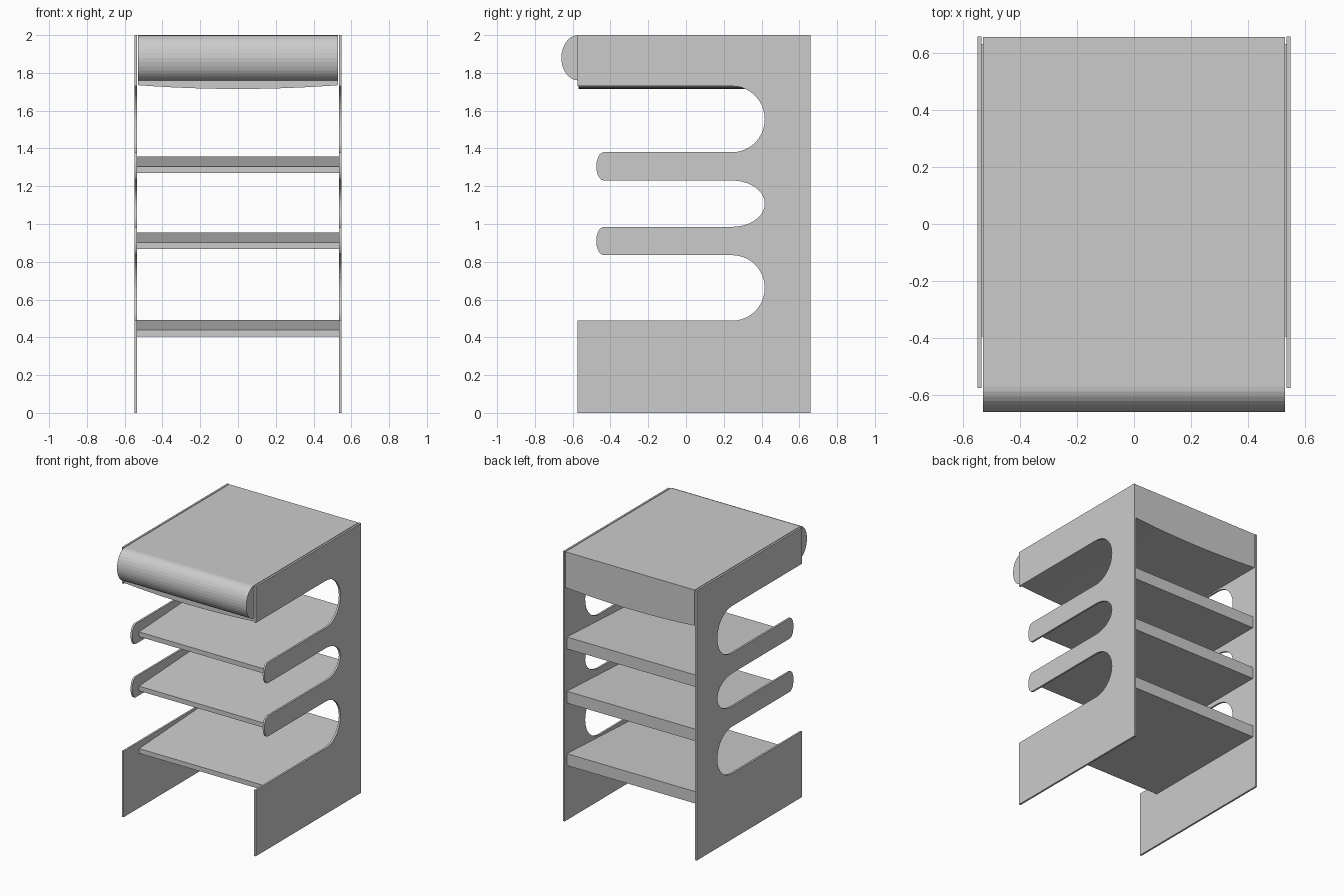
import bpy, bmesh
from math import sin, cos, pi, radians
from mathutils import Vector

if "Cube" in bpy.data.objects:
    bpy.data.objects.remove(bpy.data.objects["Cube"])


def prism(name, pts, axis, a, b):
    """Extrude a closed 2D profile from a to b: axis 'x' uses (y, z), axis 'y' uses (x, z)."""
    def place(p, t):
        return (t, p[0], p[1]) if axis == 'x' else (p[0], t, p[1])
    bm = bmesh.new()
    face = bm.faces.new([bm.verts.new(place(p, a)) for p in pts])
    ext = bmesh.ops.extrude_face_region(bm, geom=[face])
    move = Vector((b - a, 0, 0)) if axis == 'x' else Vector((0, b - a, 0))
    bmesh.ops.translate(bm, vec=move,
                        verts=[v for v in ext['geom'] if isinstance(v, bmesh.types.BMVert)])
    bmesh.ops.recalc_face_normals(bm, faces=bm.faces)
    me = bpy.data.meshes.new(name)
    bm.to_mesh(me)
    bm.free()
    ob = bpy.data.objects.new(name, me)
    bpy.context.collection.objects.link(ob)
    return ob


def half_ellipse(y, z0, z1, depth, n):
    """Points from (y, z0) to (y, z1), bulging by depth along y."""
    c, r = (z0 + z1) / 2, (z1 - z0) / 2
    return [(y + depth * sin(pi * i / n), c - r * cos(pi * i / n)) for i in range(n + 1)]


FRONT, BACK = -0.575, 0.658

# Side panel outline: base, three rounded slots, two rounded fingers, top block
outline = [(BACK, 0), (FRONT, 0), (FRONT, 0.488)]
outline += half_ellipse(0.245, 0.488, 0.835, 0.172, 20)
outline += half_ellipse(-0.435, 0.835, 0.985, -0.04, 10)
outline += half_ellipse(0.245, 0.985, 1.23, 0.172, 20)
outline += half_ellipse(-0.435, 1.23, 1.38, -0.04, 10)
outline += half_ellipse(0.245, 1.38, 1.73, 0.172, 20)
outline += [(FRONT, 1.73), (FRONT, 2), (BACK, 2)]
for side, s in (("left", -1), ("right", 1)):
    prism(side + "_side_panel", outline, 'x', s * 0.535, s * 0.549)

# Wedge shelves: flat underside, top sloping down to the front
for i, z in enumerate((0.405, 0.868, 1.27)):
    prism(f"shelf_{i + 1}", [(-0.395, z), (0.632, z), (0.632, z + 0.088), (-0.395, z + 0.035)],
          'x', -0.535, 0.535)

# Top box with a rounded front
nose = half_ellipse(-0.57, 1.76, 2.0, -0.09, 16)
prism("top_box", nose + [(0.655, 2.0), (0.655, 1.76)], 'x', -0.53, 0.53)

# Tray under the box with a gently bowed bottom
bow = [(0.53 * t / 8, 1.715 + 0.02 * (t / 8) ** 2) for t in range(-8, 9)]
prism("bowed_tray", bow + [(0.53, 1.76), (-0.53, 1.76)], 'y', -0.57, 0.655)
